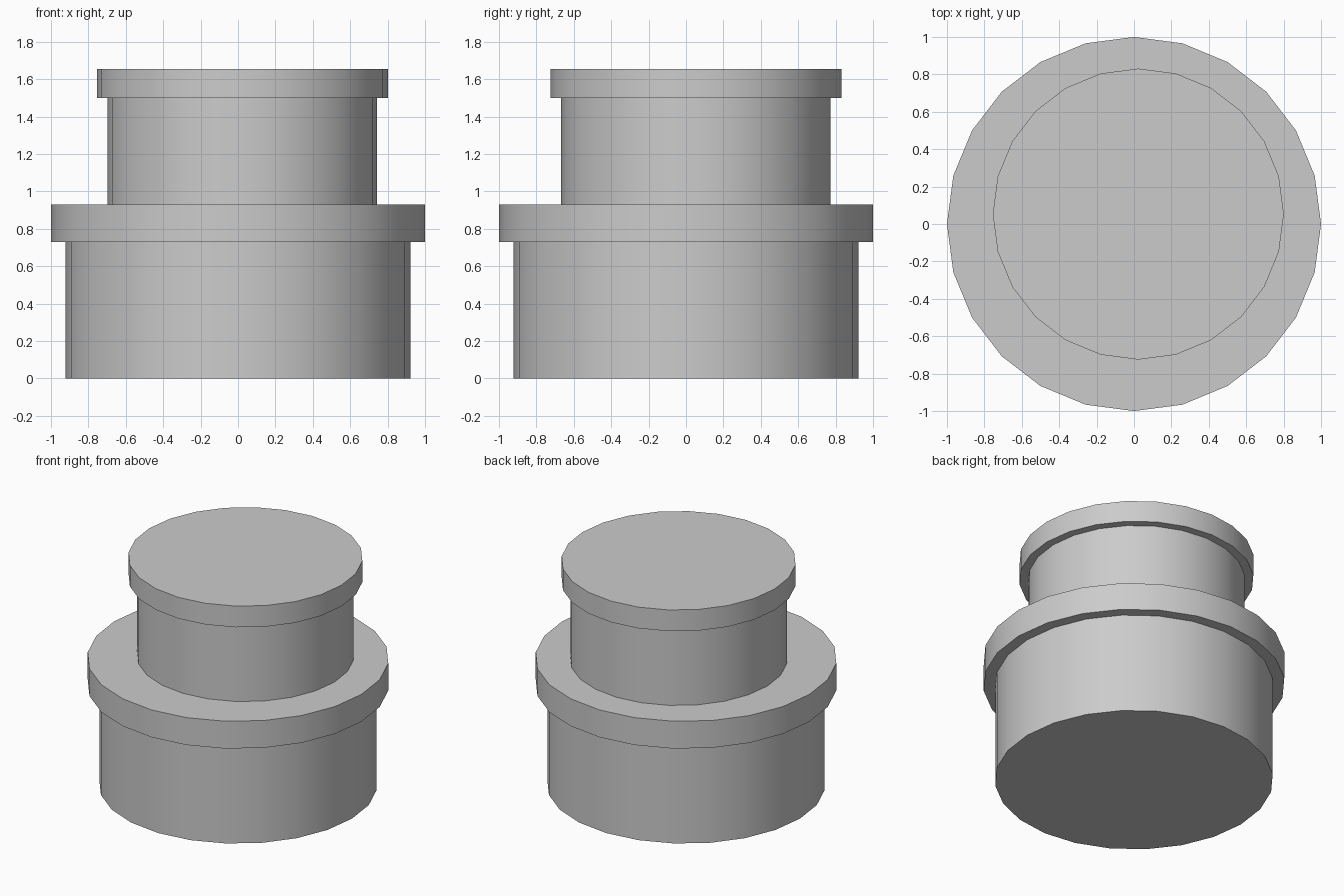
import bpy
import math

if "Cube" in bpy.data.objects:
    bpy.data.objects.remove(bpy.data.objects["Cube"])

SIDES = 24


def drum(name, radius, z0, z1, x=0.0, y=0.0):
    """Upright closed cylinder from z0 to z1."""
    bpy.ops.mesh.primitive_cylinder_add(
        vertices=SIDES, radius=radius, depth=z1 - z0,
        location=(x, y, (z0 + z1) / 2))
    obj = bpy.context.object
    obj.name = name
    bpy.ops.object.shade_smooth_by_angle(angle=math.radians(30))
    return obj


# Large round box and its overhanging lid
drum("lower_box", 0.923, 0.0, 0.73)
drum("lower_lid", 1.0, 0.73, 0.93)

# Smaller round box stacked slightly off centre, with its lid
UX, UY = 0.023, 0.053
drum("upper_box", 0.72, 0.93, 1.50, UX, UY)
drum("upper_lid", 0.778, 1.50, 1.655, UX, UY)
